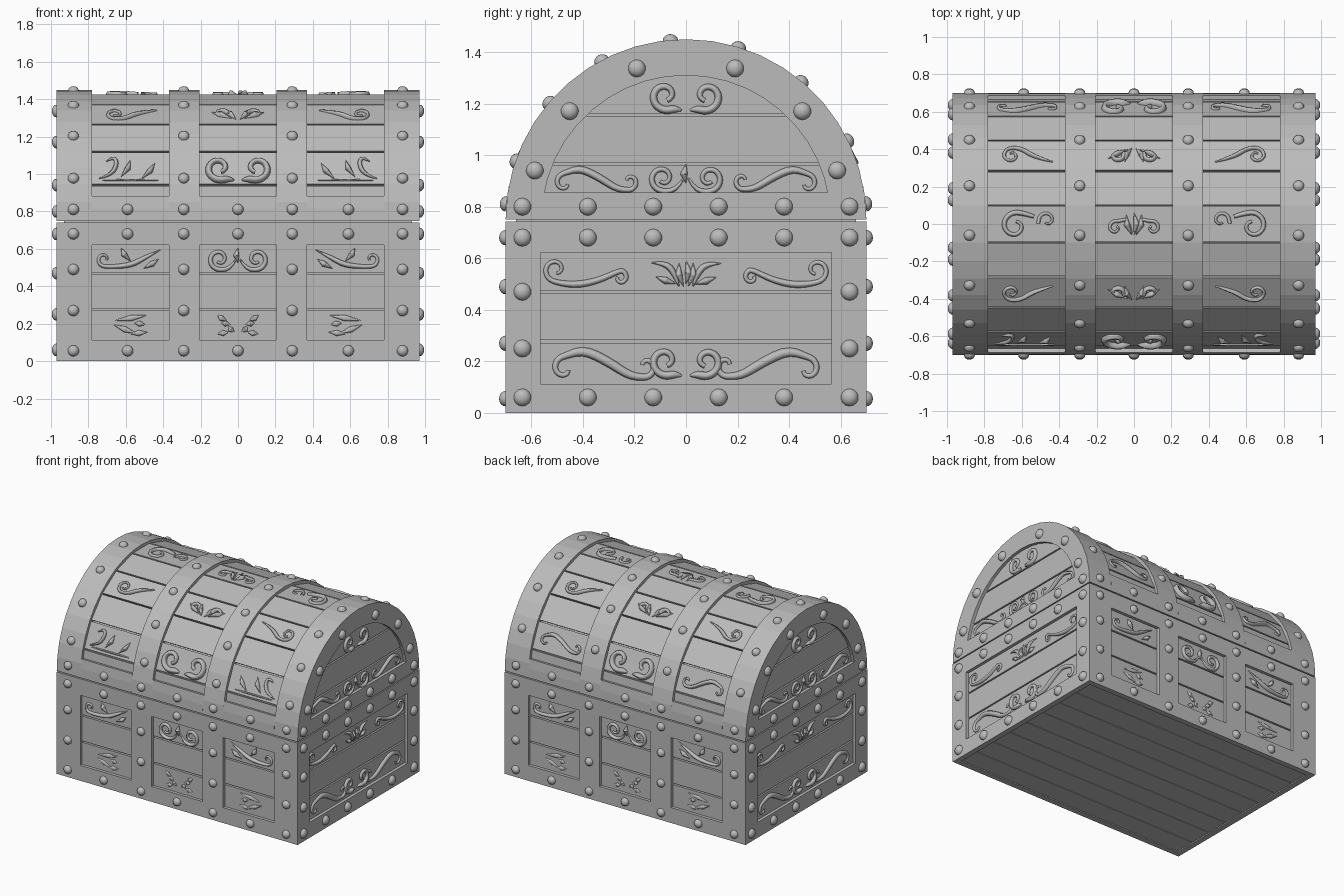
import bpy, bmesh, math
from mathutils import Matrix, Vector

if "Cube" in bpy.data.objects:
    bpy.data.objects.remove(bpy.data.objects["Cube"], do_unlink=True)

GREY = (0.5, 0.5, 0.5, 1)
grey = bpy.data.materials.new("plain grey")
grey.use_nodes = True
grey.diffuse_color = GREY
grey.node_tree.nodes["Principled BSDF"].inputs["Base Color"].default_value = GREY

HALF_X, RADIUS, RIM = 0.97, 0.70, 0.75
DEPTH, GAP = 0.022, 0.005
BOARD = math.pi / 11          # angle covered by one lid board
END = HALF_X - DEPTH          # recessed end surface
INNER = RADIUS - DEPTH        # recessed long-side surface
PANELS = [(-0.78, -0.37), (-0.205, 0.205), (0.37, 0.78)]
HOOPS = [(-HALF_X, -0.78), (-0.37, -0.205), (0.205, 0.37), (0.78, HALF_X)]


def add(name, mesh):
    obj = bpy.data.objects.new(name, mesh)
    bpy.context.collection.objects.link(obj)
    if not mesh.materials:
        mesh.materials.append(grey)
    return obj


def finish(name, bm):
    bmesh.ops.recalc_face_normals(bm, faces=bm.faces)
    mesh = bpy.data.meshes.new(name)
    bm.to_mesh(mesh)
    bm.free()
    return add(name, mesh)


def box(bm, xs, ys, zs):
    size = Matrix.Diagonal((xs[1] - xs[0], ys[1] - ys[0], zs[1] - zs[0], 1))
    mid = Matrix.Translation([sum(p) / 2 for p in (xs, ys, zs)])
    bmesh.ops.create_cube(bm, size=1, matrix=mid @ size)


def prism(bm, outline, x0, x1):
    """Extrude a (y, z) outline along x."""
    face = bm.faces.new([bm.verts.new((x0, y, z)) for y, z in outline])
    out = bmesh.ops.extrude_face_region(bm, geom=[face])
    moved = [v for v in out["geom"] if isinstance(v, bmesh.types.BMVert)]
    bmesh.ops.translate(bm, verts=moved, vec=(x1 - x0, 0, 0))


def arc(r, a0, a1, n):
    steps = [a0 + (a1 - a0) * i / n for i in range(n + 1)]
    return [(-r * math.cos(a), RIM + r * math.sin(a)) for a in steps]


def band(bm, r0, r1, a0, a1, x0, x1, n):
    """Curved bar, built as n joined wedges."""
    outer, inner = arc(r1, a0, a1, n), arc(r0, a0, a1, n)
    for i in range(n):
        prism(bm, [outer[i], outer[i + 1], inner[i + 1], inner[i]], x0, x1)


# Base: core, boards and frame
SEAM = RIM - 0.008
BASE_OPEN = (0.112, 0.622)
LINES = [0.05, 0.277, 0.468, 0.70]
bm = bmesh.new()
box(bm, (-0.93, 0.93), (-0.66, 0.66), (0.02, 0.76))
finish("base_core", bm)

bm = bmesh.new()
for z0, z1 in zip(LINES, LINES[1:]):
    box(bm, (-END, END), (-INNER, INNER), (z0 + GAP, z1 - GAP))
finish("base_boards", bm)

bm = bmesh.new()
for i in range(8):
    y = -INNER + i * INNER / 4
    box(bm, (-END, END), (y + GAP / 2, y + INNER / 4 - GAP / 2), (0.008, 0.04))
finish("bottom_boards", bm)

bm = bmesh.new()
RAILS = [(0, BASE_OPEN[0]), (BASE_OPEN[1], SEAM)]
for s in (-1, 1):
    ys = sorted((s * 0.66, s * RADIUS))
    xs = sorted((s * 0.93, s * HALF_X))
    for rail in RAILS:
        box(bm, (-HALF_X, HALF_X), ys, rail)
        box(bm, xs, (-0.66, 0.66), rail)
    for hoop in HOOPS:
        box(bm, hoop, ys, BASE_OPEN)
    for t in (-1, 1):
        box(bm, xs, sorted((t * 0.565, t * 0.66)), BASE_OPEN)
finish("base_frame", bm)

# Lid: core, curved boards, end boards, hoops and end arches
bm = bmesh.new()
prism(bm, arc(0.655, 0, math.pi, 22), -0.93, 0.93)
finish("lid_core", bm)

bm = bmesh.new()
g = GAP / RADIUS
for i in range(11):
    band(bm, 0.64, INNER + 0.004, i * BOARD + g, (i + 1) * BOARD - g, -0.94, 0.94, 1)
finish("lid_boards", bm)

bm = bmesh.new()
for z0, z1 in [(0.8, 0.967), (0.967, 1.157), (1.157, 1.36)]:
    lo, hi = [math.asin((z - RIM) / 0.62) for z in (z0 + GAP, z1 - GAP)]
    side = arc(0.62, lo, hi, 8)
    prism(bm, side + [(-y, z) for y, z in reversed(side)], -END, END)
finish("lid_end_boards", bm)

bm = bmesh.new()
for x0, x1 in HOOPS:
    band(bm, 0.65, RADIUS, 0, math.pi, x0, x1, 22)
for x0, x1 in PANELS:
    for a in (0, math.pi - 0.19):
        band(bm, 0.65, RADIUS, a, a + 0.19, x0, x1, 2)
for s in (-1, 1):
    xs = sorted((s * 0.93, s * HALF_X))
    band(bm, 0.56, 0.66, 0, math.pi, *xs, 22)
    box(bm, xs, (-0.56, 0.56), (RIM, 0.855))
finish("lid_frame", bm)


# Placement of rivets and carvings on any surface
def place(name, mesh, pos, normal, mirror=False, scale=1, height=1):
    n = Vector(normal).normalized()
    up = Vector((0, 0.01, 1))
    v = (up - n * up.dot(n)).normalized()
    u = v.cross(n)
    turn = Matrix((u, v, n)).transposed().to_4x4()
    flip = Matrix.Diagonal((-scale if mirror else scale, scale, height, 1))
    add(name, mesh).matrix_world = Matrix.Translation(pos) @ turn @ flip


def on_lid(name, mesh, x, a, r, **kw):
    n = (0, -math.cos(a), math.sin(a))
    place(name, mesh, (x, r * n[1], RIM + r * n[2]), n, **kw)


bm = bmesh.new()
bmesh.ops.create_uvsphere(bm, u_segments=14, v_segments=8, radius=0.034)
low = [v for v in bm.verts if v.co.z < -0.001]
bmesh.ops.delete(bm, geom=low, context="VERTS")
bmesh.ops.scale(bm, verts=bm.verts, vec=(1, 1, 0.75))
for f in bm.faces:
    f.smooth = True
rivet = bpy.data.meshes.new("rivet")
bm.to_mesh(rivet)
bm.free()

for s in (-1, 1):
    for x in (-0.88, -0.59, -0.29, 0, 0.29, 0.59, 0.88):
        on_post = abs(x) in (0.88, 0.29)
        for z in (0.055, 0.27, 0.49, 0.68) if on_post else (0.055, 0.68):
            place("base_rivet", rivet, (x, s * RADIUS, z), (0, s, 0), scale=0.88)
        on_lid("lid_rivet", rivet, x, math.radians(90 + s * 85), RADIUS, scale=0.88)
    for i in range(-5, 6, 2):
        for z in (0.06, 0.25, 0.47, 0.68, 0.8):
            if abs(i) == 5 or z not in (0.25, 0.47):
                place("end_rivet", rivet, (s * HALF_X, i * 0.127, z), (s, 0, 0))
    for deg in (18, 43, 72, 108, 137, 162):
        (y, z), _ = arc(0.617, math.radians(deg), 0, 1)
        place("arch_rivet", rivet, (s * HALF_X, y, z), (s, 0, 0))
for x in (-0.88, -0.29, 0.29, 0.88):
    for deg in (19, 40.5, 62, 85, 107, 130, 154):
        on_lid("hoop_rivet", rivet, x, math.radians(deg), RADIUS - 0.003, scale=0.88)


# Carvings: tapered strokes, drawn in hundredths
def spiral(cx, cy, r, end, turn, t=1.0):
    pts = []
    for i in range(10):
        f = i / 9
        a = math.radians(end - turn * (1 - f))
        d = r * (0.3 + 0.7 * f)
        pts.append((cx + d * math.cos(a), cy + d * math.sin(a), t * (0.6 + 0.4 * f)))
    return pts


def leaf(x0, y0, x1, y1, t=1.6):
    mx, my = (x0 + x1) / 2 + (y1 - y0) / 9, (y0 + y1) / 2
    return [(x0, y0, 0.1), (mx, my, t), (mx, my, t), (x1, y1, 0.1)]


def both(*strokes):
    return list(strokes) + [[(-x, y, t) for x, y, t in s] for s in strokes]


def carve(name, strokes):
    cu = bpy.data.curves.new(name, "CURVE")
    cu.dimensions = "3D"
    cu.bevel_depth, cu.bevel_resolution, cu.resolution_u = 0.01, 1, 3
    for pts in strokes:
        sp = cu.splines.new("NURBS")
        sp.points.add(len(pts) - 1)
        sp.use_endpoint_u, sp.order_u = True, 3
        for p, (x, y, t) in zip(sp.points, pts):
            p.co, p.radius = (x / 100, y / 100, 0, 1), t
    tmp = bpy.data.objects.new(name, cu)
    bpy.context.collection.objects.link(tmp)
    dg = bpy.context.evaluated_depsgraph_get()
    mesh = bpy.data.meshes.new_from_object(tmp.evaluated_get(dg))
    bpy.data.objects.remove(tmp)
    for p in mesh.polygons:
        p.use_smooth = True
    return mesh


tail = [(-8, -4, 1.2), (1, -3, 1.5), (8, 1, 1.2), (16, 5, 0.2)]
curl = carve("curl", [spiral(-8, 0, 5, 270, 400) + [(-2, -4, 1.2), (4, 1, 1.3), (14, 4, 0.4)]])
swirl = carve("swirl", [spiral(-14, 0, 4, 270, 300) + tail, leaf(-5, 6, 0, -1), leaf(7, -5, 15, 0)])
wave = carve("wave", [spiral(-12, -2, 4, 90, -250) + [(-6, 4, 1.5), (2, 0, 1.5), (8, -4, 1.3)]
                      + spiral(13, -1, 3.5, 270, -250)[::-1]])
scroll = carve("scroll", [spiral(-12, 1, 5, 270, 350) + [(-4, -5, 1.4), (5, -3, 1.2)]
                          + spiral(13, -2, 3, 90, 300)[::-1]])
branch = carve("branch", [[(-17, -6, .3), (-10, -4, 1.2), (-7, 3, 1.2), (-9, 7, 1), (-13, 4, .3)],
                          [(-15, -7, .3), (0, -7, .9), (15, -7, .3)],
                          leaf(-5, -5, 0, 5), leaf(6, -6, 13, 3)])
volute = carve("volute", [spiral(-6, -1, 8, 60, -380, 1.4) + [(4, 4, 1)], spiral(11, 2, 5, 200, 330)])
eye = carve("eye", [leaf(-9, 2, 9, 5), leaf(-9, 0, 4, -5), leaf(0, -5, 9, -4), leaf(2, 1, 8, 0)])
twin = carve("twin", both(spiral(10, 0, 6, 270, -400, 1.3) + [(4, -5, 1), (1, 0, .4)]) + [leaf(0, 6, 0, -2)])
crescents = carve("crescents", both(spiral(10, 0, 8, 230, -380, 2) + [(2, -7, .4)]))
petals = carve("petals", both(spiral(9, 0, 4, 200, 300, 1.4), leaf(1, -5, 5, 4), leaf(3, -4, 14, 2)))
buds = carve("buds", both(leaf(2, -4, 5, -1), leaf(5, -4, 11, -5), leaf(6, 2, 11, 5), leaf(4, 0, 9, 1)))
flames = carve("flames", both(leaf(1, -6, 3, 4), [(3, -6, .3), (5, 0, 1.5), (9, 4, 1.3), (15, 4, .2)],
                              leaf(4, -5, 13, -2)) + [leaf(0, -5, 0, 5)])
plume = carve("plume", both(spiral(10, -2, 4, 120, 350) + [(3, 3, .8), (1, -5, .3)], leaf(1, -6, 4, 5))
              + [leaf(0, -6, 0, 6)])

# Long sides: upper and lower base boards, then alternate lid boards
for s in (-1, 1):
    for z, side, mid, h in [(0.545, swirl, twin, 1.4), (0.195, eye, buds, 0.7)]:
        for x, m in [(-0.575, side), (0, mid), (0.575, side)]:
            place("base_carving", m, (x, s * INNER, z), (0, s, 0), mirror=x * s < 0, height=h)
for i, side, mid in [(1, branch, crescents), (3, curl, petals), (5, volute, plume),
                     (7, curl, petals), (9, wave, crescents)]:
    for x, m in [(-0.575, side), (0, mid), (0.575, side)]:
        flip = x < 0 if i > 5 else x > 0
        on_lid("lid_carving", m, x, (i + 0.5) * BOARD, INNER - 0.002, mirror=flip, height=1.5)

# Chest ends
for s in (-1, 1):
    for z, off, side, mid in [(0.545, 0.385, scroll, flames), (0.195, 0.32, wave, None),
                              (0.91, 0.35, wave, twin)]:
        for t in (-1, 1):
            place("end_carving", side, (s * END, t * off, z), (s, 0, 0), mirror=t * s > 0,
                  scale=1.25 if mid is None else 1, height=1.2)
        if mid:
            place("end_carving", mid, (s * END, 0, z), (s, 0, 0), scale=0.9, height=1.2)
    place("end_carving", crescents, (s * END, 0, 0.2), (s, 0, 0), scale=0.8)
    place("end_carving", crescents, (s * END, 0, 1.23), (s, 0, 0), scale=0.8)
